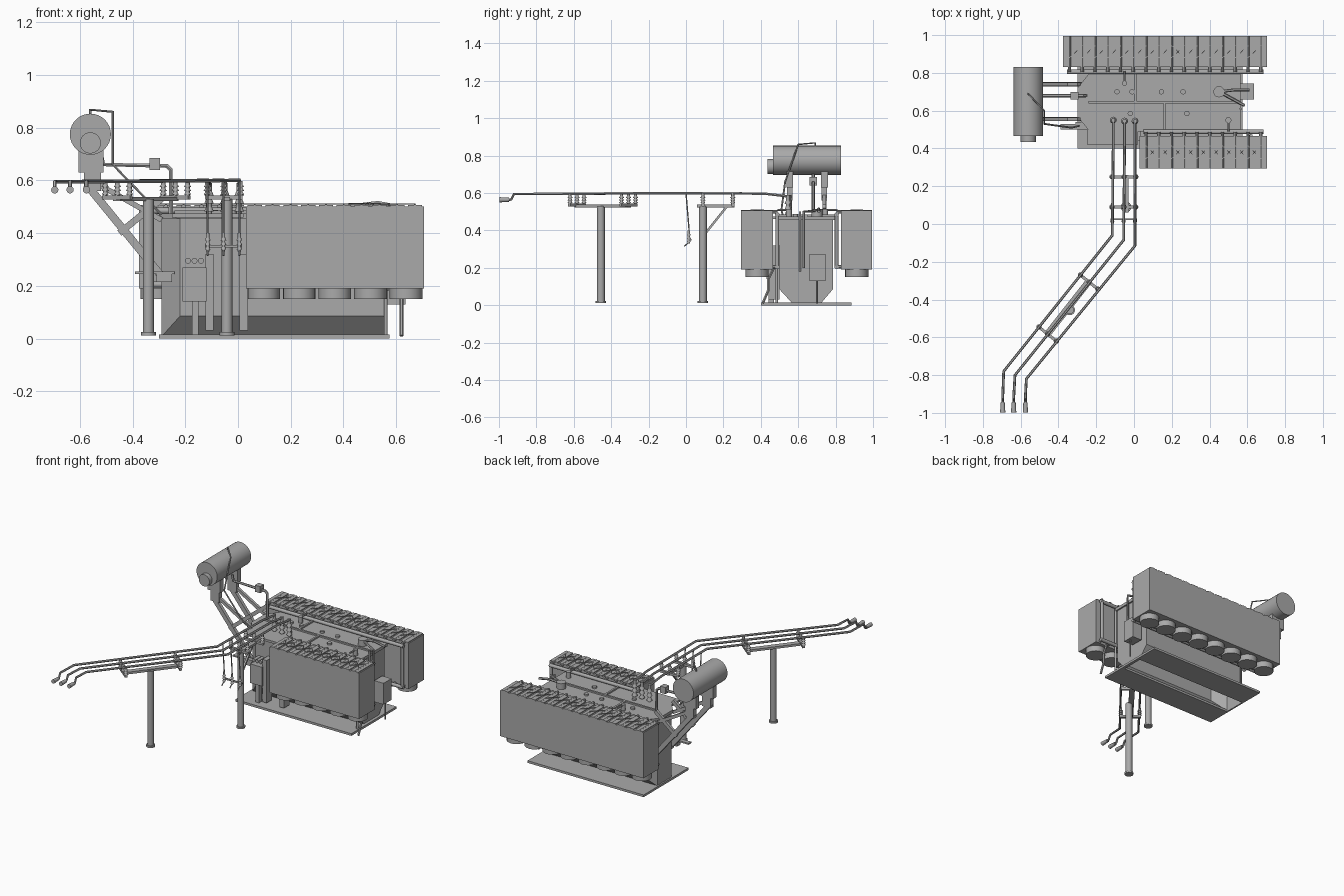
import bpy, bmesh, math
from mathutils import Vector

cube = bpy.data.objects.get("Cube")
if cube:
    bpy.data.objects.remove(cube, do_unlink=True)

grey = bpy.data.materials.new("painted_steel_grey")
grey.use_nodes = True
colour = (0.4, 0.4, 0.4, 1)
grey.diffuse_color = colour
grey.node_tree.nodes["Principled BSDF"].inputs["Base Color"].default_value = colour


def add(name, mesh):
    ob = bpy.data.objects.new(name, mesh)
    bpy.context.collection.objects.link(ob)
    mesh.materials.clear()
    mesh.materials.append(grey)
    return ob


def finish(name, bm):
    bmesh.ops.recalc_face_normals(bm, faces=bm.faces)
    mesh = bpy.data.meshes.new(name)
    bm.to_mesh(mesh)
    bm.free()
    return add(name, mesh)


def box(name, x, y, z):
    """Box from (min, max) pairs."""
    bm = bmesh.new()
    bmesh.ops.create_cube(bm, size=1)
    for v in bm.verts:
        v.co = [lo + (hi - lo) * (c + 0.5) for c, (lo, hi) in zip(v.co, (x, y, z))]
    return finish(name, bm)


def rod(name, p, q, r, r2=None, sides=12):
    """Round bar from p to q; r2 tapers the far end."""
    p, q = Vector(p), Vector(q)
    bm = bmesh.new()
    bmesh.ops.create_cone(bm, cap_ends=True, segments=sides, radius1=r,
                          radius2=r if r2 is None else r2, depth=(q - p).length)
    turn = (q - p).to_track_quat('Z', 'Y')
    for v in bm.verts:
        v.co = turn @ v.co + (p + q) / 2
    return finish(name, bm)


def beam(name, p, q, w, h):
    """Rectangular bar from p to q, w wide across and h deep."""
    p, q = Vector(p), Vector(q)
    d = (q - p).normalized()
    side = d.cross(Vector((0, 0, 1))).normalized()
    up = side.cross(d)
    bm = bmesh.new()
    ends = [[bm.verts.new(e + side * a * w / 2 + up * b * h / 2)
             for a, b in ((-1, -1), (1, -1), (1, 1), (-1, 1))] for e in (p, q)]
    for e in ends:
        bm.faces.new(e)
    for i in range(4):
        j = (i + 1) % 4
        bm.faces.new((ends[0][i], ends[0][j], ends[1][j], ends[1][i]))
    return finish(name, bm)


def pipe(name, pts, r):
    """Bent pipe through points."""
    cu = bpy.data.curves.new(name, 'CURVE')
    cu.dimensions = '3D'
    cu.bevel_depth, cu.bevel_resolution, cu.use_fill_caps = r, 1, True
    sp = cu.splines.new('POLY')
    sp.points.add(len(pts) - 1)
    for pt, co in zip(sp.points, pts):
        pt.co = (*co, 1)
    tmp = bpy.data.objects.new(name + "_path", cu)
    mesh = bpy.data.meshes.new_from_object(tmp)
    bpy.data.objects.remove(tmp)
    return add(name, mesh)


def insulator(name, x, y, z0, z1, r):
    rod(name + "_core", (x, y, z0), (x, y, z1), r * 0.6)
    step = (z1 - z0) / 4
    for i in range(3):
        z = z0 + step * (i + 0.4)
        rod(name + "_shed", (x, y, z), (x, y, z + step * 0.6), r, r * 0.6)


# Base plate: frame open to the hollow tank
X0, X1 = -0.29, 0.555
box("base_front", (-0.3, 0.575), (0.4, 0.57), (0, 0.015))
box("base_back", (-0.3, 0.575), (0.72, 0.885), (0, 0.015))
box("base_left", (-0.3, X0), (0.57, 0.72), (0, 0.015))
box("base_right", (X1, 0.575), (0.57, 0.72), (0, 0.015))

# Tank: vertical walls, cut left corners, sloped lower sides
def tank_ring(bm, front, back, cut, z):
    return [bm.verts.new((x, y, z)) for x, y in (
        (X0, 0.57), (cut, front), (X1, front), (X1, back), (cut, back), (X0, 0.72))]


bm = bmesh.new()
rings = [tank_ring(bm, 0.569, 0.721, X0 + 0.002, 0.01),
         tank_ring(bm, 0.5, 0.785, -0.22, 0.085),
         tank_ring(bm, 0.5, 0.785, -0.22, 0.46)]
for a, b in zip(rings, rings[1:]):
    for i in range(6):
        j = (i + 1) % 6
        bm.faces.new((a[i], a[j], b[j], b[i]))
bm.faces.new(rings[-1])
finish("tank", bm)
bm = bmesh.new()
lid = [tank_ring(bm, 0.49, 0.8, -0.225, z) for z in (0.455, 0.475)]
for v in lid[0] + lid[1]:
    v.co.x += 0.01 if v.co.x > 0 else -0.01
bm.faces.new(lid[0])
bm.faces.new(lid[1])
for i in range(6):
    j = (i + 1) % 6
    bm.faces.new((lid[0][i], lid[0][j], lid[1][j], lid[1][i]))
finish("tank_lid", bm)

# Lid ribs, hatches and valves
box("lid_rib_long", (-0.24, 0.56), (0.637, 0.65), (0.475, 0.485))
box("lid_rib_back", (0, 0.013), (0.65, 0.8), (0.475, 0.485))
box("lid_rib_front", (0.155, 0.168), (0.49, 0.637), (0.475, 0.485))
for x, y in ((-0.09, 0.7), (-0.01, 0.7), (0.145, 0.7), (0.26, 0.7), (-0.02, 0.585), (0.28, 0.585)):
    rod("lid_hatch", (x, y, 0.47), (x, y, 0.487), 0.014)
for x, y, r in ((-0.05, 0.745, 0.014), (0.45, 0.7, 0.03), (0.5, 0.55, 0.016)):
    rod("lid_turret", (x, y, 0.47), (x, y, 0.515), r)
pipe("relief_pipe", [(0.45, 0.7, 0.505), (0.53, 0.71, 0.515), (0.61, 0.71, 0.5)], 0.008)
pipe("relief_branch", [(0.47, 0.69, 0.505), (0.58, 0.63, 0.5), (0.58, 0.63, 0.2)], 0.008)
pipe("turret_arm", [(0.5, 0.55, 0.51), (0.5, 0.49, 0.51)], 0.006)
pipe("hatch_arm", [(-0.05, 0.745, 0.51), (-0.05, 0.81, 0.51)], 0.006)

# Cooling banks: block, headers, fans and connecting pipes
def cooling_bank(name, x0, x1, inner, outer, count, fans, crossed):
    y = sorted((inner, outer))
    box(name + "_radiators", (x0, x1), y, (0.19, 0.5))
    tank_side = 0.488 if inner < 0.6 else 0.805
    pitch = (x1 - x0) / count
    for i in range(count):
        x = x0 + pitch * (i + 0.5)
        box(name + "_panel_top", (x - pitch * 0.4, x + pitch * 0.4), (y[0], y[1]), (0.5, 0.506))
        rod(name + "_header", (x, tank_side, 0.5), (x, outer, 0.5), 0.009, sides=8)
        rod(name + "_lower_link", (x, tank_side, 0.205), (x, inner, 0.205), 0.009, sides=8)
        a, b = x, x + pitch
        if i < count - 1:
            beam(name + "_brace", (a, y[0] + 0.05, 0.51), (b, y[1] - 0.05, 0.51), 0.004, 0.004)
            if crossed or i == count // 2:
                beam(name + "_brace", (a, y[1] - 0.05, 0.51), (b, y[0] + 0.05, 0.51), 0.004, 0.004)
    for z in (0.485, 0.205):
        rod(name + "_manifold", (x0 + 0.02, tank_side, z), (x1 - 0.02, tank_side, z), 0.012)
    for x in (x0 + 0.03, x1 - 0.03):
        rod(name + "_riser", (x, tank_side, 0.2), (x, tank_side, 0.49), 0.01)
    step = (x1 - x0) / fans
    for i in range(fans):
        x = x0 + step * (i + 0.5)
        rod(name + "_fan", (x, sum(y) / 2, 0.15), (x, sum(y) / 2, 0.19), 0.062, sides=20)


cooling_bank("front", 0.03, 0.705, 0.465, 0.295, 10, 5, True)
cooling_bank("back", -0.375, 0.705, 0.83, 0.995, 16, 8, False)
pipe("drain_pipe", [(0.62, 0.47, 0.2), (0.62, 0.44, 0.14), (0.62, 0.44, 0.08), (0.62, 0.41, 0.01)], 0.008)
rod("front_drop_pipe", (0.56, 0.485, 0.015), (0.56, 0.485, 0.47), 0.007)

# Oil conservator, end cover and supports
rod("conservator", (-0.56, 0.465, 0.775), (-0.56, 0.83, 0.775), 0.078, sides=32)
rod("conservator_end_cover", (-0.56, 0.435, 0.742), (-0.56, 0.47, 0.742), 0.04, sides=24)
for y in (0.555, 0.74):
    box("conservator_saddle", (-0.605, -0.51), (y - 0.018, y + 0.018), (0.63, 0.73))
    box("conservator_foot", (-0.585, -0.52), (y - 0.015, y + 0.015), (0.56, 0.63))
    beam("conservator_strut", (-0.575, y, 0.585), (-0.285, y, 0.23), 0.022, 0.03)
    beam("conservator_brace", (-0.45, y, 0.4), (-0.29, y, 0.53), 0.018, 0.025)
    beam("conservator_upper_arm", (-0.53, y, 0.585), (-0.29, y, 0.45), 0.018, 0.02)
pipe("oil_pipe", [(-0.52, 0.68, 0.7), (-0.51, 0.68, 0.66), (-0.27, 0.68, 0.655),
                  (-0.255, 0.68, 0.64), (-0.255, 0.68, 0.47)], 0.009)
box("oil_relay", (-0.335, -0.295), (0.66, 0.7), (0.64, 0.685))
pipe("breather_pipe", [(-0.56, 0.69, 0.85), (-0.56, 0.69, 0.868), (-0.475, 0.6, 0.86),
                       (-0.475, 0.53, 0.66), (-0.33, 0.51, 0.51), (-0.29, 0.52, 0.47)], 0.005)

# Front cabinet, shelf and ducts
box("front_shelf", (-0.25, 0.02), (0.42, 0.5), (0.46, 0.475))
box("front_cabinet", (-0.21, -0.12), (0.43, 0.5), (0.14, 0.27))
for x in (-0.19, -0.165, -0.14):
    rod("cabinet_gland", (x, 0.44, 0.295), (x, 0.5, 0.295), 0.011)
box("cabinet_duct", (-0.175, -0.15), (0.44, 0.47), (0.01, 0.14))
for x in (-0.108, 0.022):
    box("cable_duct", (x - 0.016, x + 0.016), (0.44, 0.5), (0.03, 0.32))
box("side_ledge", (-0.39, -0.24), (0.5, 0.53), (0.245, 0.255))
box("side_valve", (-0.31, -0.25), (0.5, 0.54), (0.215, 0.25))

# Right end control box and rods
box("control_box", (0.565, 0.635), (0.66, 0.745), (0.13, 0.275))
rod("control_conduit", (0.62, 0.7, 0.01), (0.62, 0.7, 0.14), 0.005)
rod("right_end_rod", (0.565, 0.61, 0.18), (0.565, 0.61, 0.5), 0.006)

# Three overhead conductors with bushings, drops and end clamps
routes = (((-0.11, 0.55), (-0.115, -0.06), (-0.69, -0.78), (-0.695, -0.92)),
          ((-0.05, 0.545), (-0.055, -0.085), (-0.63, -0.8), (-0.637, -0.92)),
          ((0.005, 0.545), (0.005, -0.115), (-0.57, -0.82), (-0.575, -0.92)))
for (ax, ay), (bx, by), (cx, cy), (ex, ey) in routes:
    pipe("conductor", [(ax, ay, 0.582), (ax, 0.42, 0.597), (bx, by, 0.6), (cx, cy, 0.595),
                       (ex, ey, 0.595), (ex, ey - 0.015, 0.565), (ex, -0.995, 0.563)], 0.0075)
    rod("conductor_clamp", (ex, -0.945, 0.564), (ex, -0.998, 0.564), 0.011, 0.014)
    insulator("bushing", ax, ay, 0.47, 0.59, 0.018)
    pipe("drop_lead", [(bx, 0, 0.6), (bx, 0.015, 0.42), (bx, 0.02, 0.34), (bx, -0.01, 0.315)], 0.004)
    insulator("drop_arrester", bx, 0.015, 0.33, 0.4, 0.011)
box("drop_bar", (-0.125, 0.015), (0.02, 0.03), (0.345, 0.355))

# Support posts with arms and insulators
def post(x, y, top):
    rod("post", (x, y, 0.015), (x, y, top), 0.021, sides=16)
    rod("post_foot", (x, y, 0.012), (x, y, 0.024), 0.028, sides=16)


def cross_arm(p, q):
    p, q = Vector((*p, 0.535)), Vector((*q, 0.535))
    beam("cross_arm", p, q, 0.016, 0.016)
    for t in (0.06, 0.5, 0.94):
        m = p.lerp(q, t)
        insulator("post_insulator", m.x, m.y, 0.54, 0.598, 0.014)


post(-0.34, -0.455, 0.53)
beam("far_post_beam", (-0.46, -0.585, 0.53), (-0.24, -0.305, 0.53), 0.035, 0.015)
cross_arm((-0.51, -0.54), (-0.405, -0.625))
cross_arm((-0.29, -0.265), (-0.185, -0.35))
post(-0.042, 0.09, 0.53)
beam("near_post_beam", (-0.042, 0.06, 0.53), (-0.042, 0.26, 0.53), 0.025, 0.015)
beam("near_post_brace", (-0.042, 0.1, 0.38), (-0.042, 0.22, 0.53), 0.012, 0.012)
for y in (0.09, 0.25):
    cross_arm((-0.125, y), (0.018, y))

# Smooth the round parts, keep corners sharp
for ob in bpy.context.collection.objects:
    if ob.type == 'MESH' and grey.name in ob.data.materials:
        ob.select_set(True)
        bpy.context.view_layer.objects.active = ob
bpy.ops.object.shade_smooth_by_angle(angle=math.radians(35))
